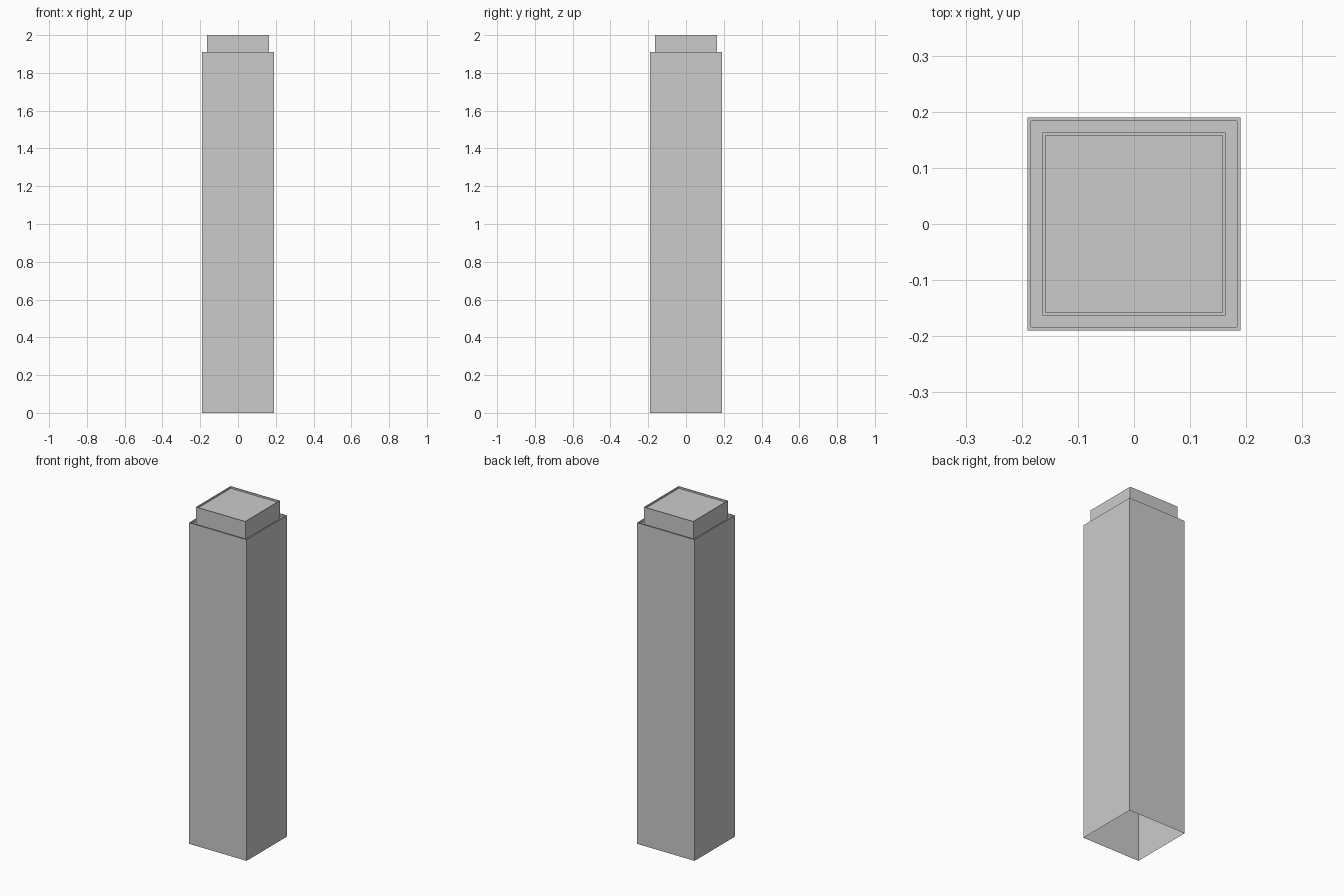
import bpy, bmesh

if "Cube" in bpy.data.objects:
    bpy.data.objects.remove(bpy.data.objects["Cube"])


def square_shell(name, profile, close_top=False):
    """Sweep a (half width, height) profile around a square."""
    bm = bmesh.new()
    rings = [[bm.verts.new((sx * h, sy * h, z))
              for sx, sy in ((-1, -1), (1, -1), (1, 1), (-1, 1))]
             for h, z in profile]
    for low, high in zip(rings, rings[1:]):
        for i in range(4):
            j = (i + 1) % 4
            bm.faces.new((low[i], low[j], high[j], high[i]))
    if close_top:
        bm.faces.new(rings[-1])
    mesh = bpy.data.meshes.new(name)
    bm.to_mesh(mesh)
    bm.free()
    obj = bpy.data.objects.new(name, mesh)
    bpy.context.collection.objects.link(obj)
    return obj


# Hollow post, open at the bottom, with a thin rim and sunken ledge on top
square_shell("post_body", [(0.19, 0), (0.19, 1.91), (0.184, 1.91),
                           (0.184, 1.895), (0.163, 1.895)])

# Smaller cap block rising from the ledge, with a slightly recessed top panel
square_shell("post_cap", [(0.163, 1.895), (0.163, 2.0), (0.158, 2.0),
                          (0.158, 1.99)], close_top=True)
